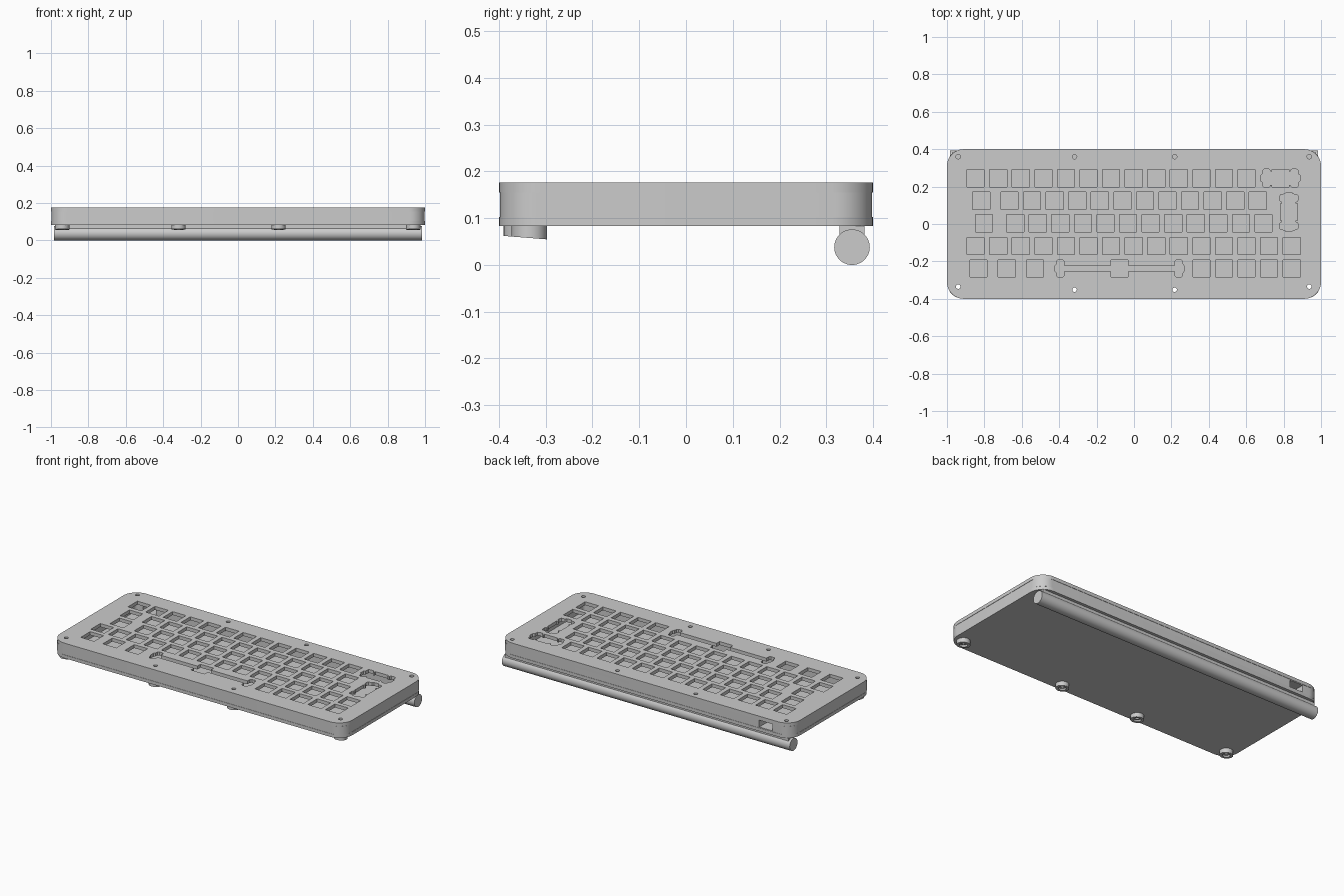
import bpy, bmesh, math
from mathutils import Matrix

if "Cube" in bpy.data.objects:
    bpy.data.objects.remove(bpy.data.objects["Cube"])

grey = bpy.data.materials.new("plain grey")
grey.use_nodes = True
grey.diffuse_color = (0.6, 0.6, 0.6, 1)
grey.node_tree.nodes["Principled BSDF"].inputs["Base Color"].default_value = (0.6, 0.6, 0.6, 1)


def finish(name, bm):
    bmesh.ops.recalc_face_normals(bm, faces=bm.faces)
    me = bpy.data.meshes.new(name)
    bm.to_mesh(me)
    bm.free()
    me.materials.append(grey)
    ob = bpy.data.objects.new(name, me)
    bpy.context.collection.objects.link(ob)
    return ob


def prism(bm, pts, z0, z1):
    """Extrude a flat outline from z0 up to z1."""
    low = [bm.verts.new((x, y, z0)) for x, y in pts]
    high = [bm.verts.new((x, y, z1)) for x, y in pts]
    bm.faces.new(low[::-1])
    bm.faces.new(high)
    n = len(pts)
    for i in range(n):
        j = (i + 1) % n
        bm.faces.new((low[i], low[j], high[j], high[i]))


def rounded(hx, hy, r, seg=10):
    pts = []
    for k, (sx, sy) in enumerate(((1, 1), (-1, 1), (-1, -1), (1, -1))):
        for i in range(seg + 1):
            a = math.pi / 2 * (k + i / seg)
            pts.append((sx * (hx - r) + r * math.cos(a), sy * (hy - r) + r * math.sin(a)))
    return pts


def circle(x, y, r, n=24):
    return [(x + r * math.cos(i * math.tau / n), y + r * math.sin(i * math.tau / n)) for i in range(n)]


def rect(x, y, hx, hy):
    return [(x - hx, y - hy), (x + hx, y - hy), (x + hx, y + hy), (x - hx, y + hy)]


def mirrored(quarter, x, y, turned=False):
    """Complete a quarter outline by symmetry and place it."""
    half = quarter + [(px, -py) for px, py in reversed(quarter)]
    full = half + [(-px, -py) for px, py in half]
    if turned:
        full = [(-py, px) for px, py in full]
    return [(x + px, y + py) for px, py in full]


def cut(ob, outlines, z0, z1):
    bm = bmesh.new()
    for pts in outlines:
        prism(bm, pts, z0, z1)
    cutter = finish("cutter", bm)
    cutter.hide_render = True
    mod = ob.modifiers.new("cut", 'BOOLEAN')
    mod.operation = 'DIFFERENCE'
    mod.solver = 'EXACT'
    mod.object = cutter
    bpy.context.view_layer.objects.active = ob
    bpy.ops.object.modifier_apply(modifier=mod.name)
    bpy.data.objects.remove(cutter)


def smooth(ob):
    bpy.ops.object.select_all(action='DESELECT')
    ob.select_set(True)
    bpy.context.view_layer.objects.active = ob
    bpy.ops.object.shade_smooth_by_angle(angle=math.radians(30))


def layer(name, outline, z0, z1):
    bm = bmesh.new()
    prism(bm, outline, z0, z1)
    return finish(name, bm)


# Shared layout: key pitch, row positions, screws
U, LEFT, KEY = 0.1207, -0.907, 0.046
row_y = [0.245 - U * i for i in range(5)]
rows = [
    [0.5 + i for i in range(13)],
    [0.75] + [2 + i for i in range(12)],
    [0.875] + [2.25 + i for i in range(12)],
    [0.5 + i for i in range(15)],
    [0.625, 1.875, 3.125] + [10.5 + i for i in range(5)],
]
feet = [(-0.94, -0.335), (-0.318, -0.352), (0.217, -0.352), (0.937, -0.335)]
screws = [circle(x, y, 0.012) for x, y in feet]
screws += [circle(x, 0.36, 0.012) for x, _ in feet]

# Stabiliser openings
short_stab = [(0.045, 0.046), (0.045, 0.036), (0.054, 0.036), (0.056, 0.044), (0.063, 0.049),
              (0.085, 0.049), (0.093, 0.044), (0.096, 0.022), (0.105, 0.015)]
long_stab = [(0.046, 0.046), (0.046, 0.016), (0.296, 0.016), (0.297, 0.04), (0.305, 0.047),
             (0.328, 0.047), (0.336, 0.04), (0.338, 0.022), (0.345, 0.015)]

holes = [rect(LEFT + U * c, y, KEY, KEY) for y, row in zip(row_y, rows) for c in row]
holes.append(mirrored(short_stab, LEFT + U * 14, row_y[0]))
holes.append(mirrored(short_stab, LEFT + U * 14.375, (row_y[1] + row_y[2]) / 2, True))
holes.append(mirrored(long_stab, LEFT + U * 6.875, row_y[4]))

# Case layers
plate_outline = rounded(1.0, 0.4, 0.09)
switch_plate = layer("switch_plate", plate_outline, 0.155, 0.176)
cut(switch_plate, holes + screws, 0.14, 0.2)

case_frame = layer("case_frame", rounded(0.998, 0.398, 0.08), 0.103, 0.155)
cut(case_frame, [rounded(0.915, 0.312, 0.02, 4)] + screws, 0.09, 0.17)
cut(case_frame, [rect(-0.825, 0.36, 0.045, 0.1)], 0.108, 0.15)

bottom_plate = layer("bottom_plate", plate_outline, 0.083, 0.103)
cut(bottom_plate, screws, 0.07, 0.12)

# Front feet: round pads with a sloped underside and a bored centre
for i, (x, y) in enumerate(feet):
    foot = layer(f"front_foot_{i + 1}", circle(x, y, 0.038, 32), 0.05, 0.083)
    for v in foot.data.vertices:
        if v.co.z < 0.06:
            v.co.z = 0.055 + (-0.302 - v.co.y) * 0.08
    cut(foot, [circle(x, y, 0.012)], 0.03, 0.1)
    cut(foot, [circle(x, y, 0.022)], 0.03, 0.07)
    smooth(foot)

# Rear support: round bar under a flat mounting strip
bm = bmesh.new()
bmesh.ops.create_cone(bm, cap_ends=True, segments=48, radius1=0.038, radius2=0.038, depth=1.97,
                      matrix=Matrix.Translation((0, 0.355, 0.039)) @ Matrix.Rotation(math.pi / 2, 4, 'Y'))
rear_bar = finish("rear_bar", bm)
rear_bar.data.transform(Matrix.Translation((0, 0, -min(v.co.z for v in rear_bar.data.vertices))))
layer("rear_mounting_strip", rect(0, 0.355, 0.97, 0.027), 0.06, 0.083)

for ob in (switch_plate, case_frame, bottom_plate, rear_bar):
    smooth(ob)
